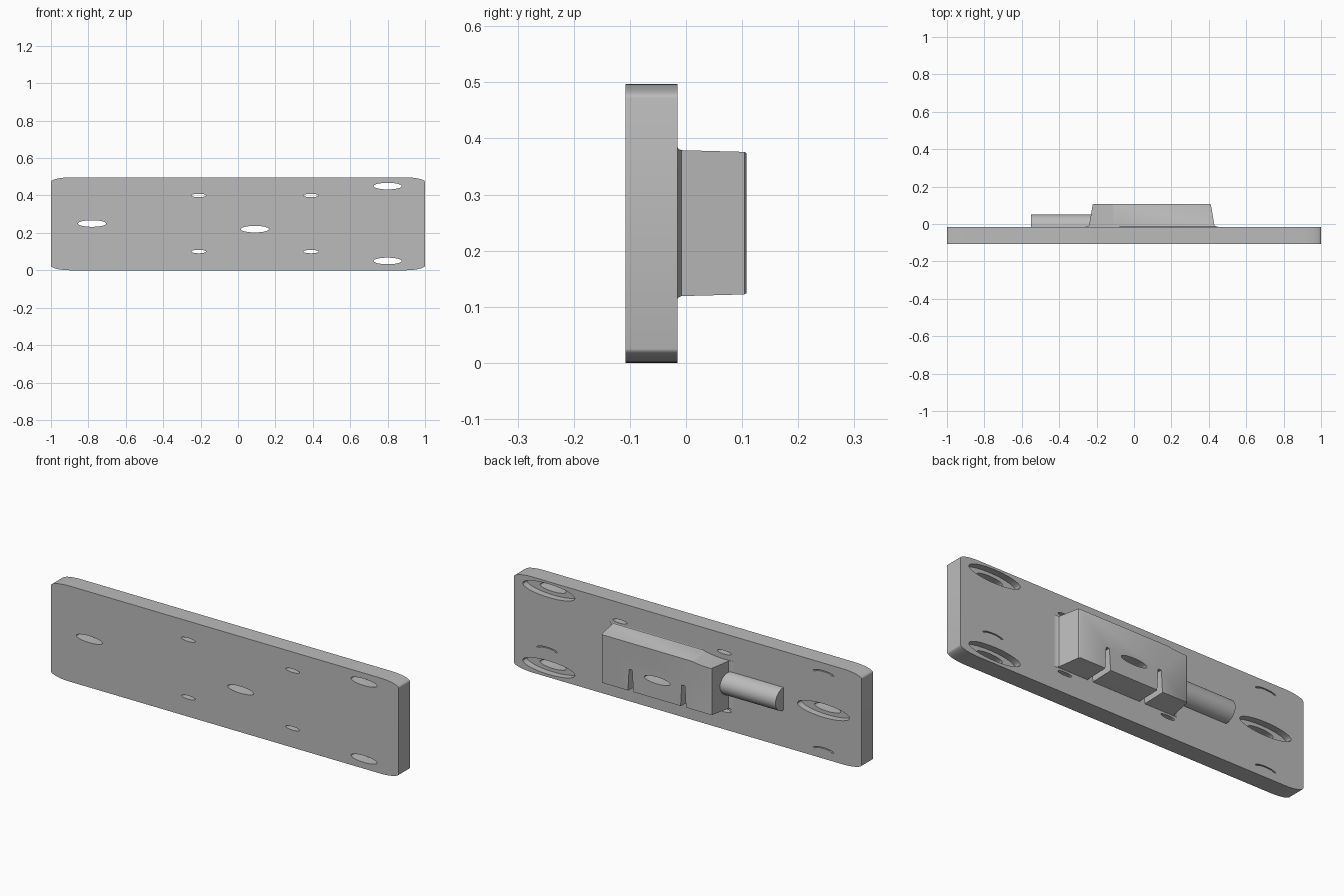
import bpy, bmesh, math

if "Cube" in bpy.data.objects:
    bpy.data.objects.remove(bpy.data.objects["Cube"], do_unlink=True)

FRONT, BACK, TOP = -0.108, -0.015, 0.108   # plate front, plate back, block face

grey = bpy.data.materials.new("plain grey")
grey.use_nodes = True
grey.diffuse_color = (0.5, 0.5, 0.5, 1)
grey.node_tree.nodes["Principled BSDF"].inputs["Base Color"].default_value = (0.5, 0.5, 0.5, 1)


def loft(name, sections):
    """Solid through rings of equal point count."""
    bm = bmesh.new()
    rings = [[bm.verts.new(p) for p in ring] for ring in sections]
    n = len(rings[0])
    for a, b in zip(rings, rings[1:]):
        for i in range(n):
            j = (i + 1) % n
            bm.faces.new((a[i], a[j], b[j], b[i]))
    bm.faces.new(rings[0])
    bm.faces.new(rings[-1])
    bmesh.ops.recalc_face_normals(bm, faces=bm.faces)
    mesh = bpy.data.meshes.new(name)
    bm.to_mesh(mesh)
    bm.free()
    mesh.materials.append(grey)
    ob = bpy.data.objects.new(name, mesh)
    bpy.context.collection.objects.link(ob)
    return ob


def extrude(name, outline, y0, y1):
    return loft(name, [[(x, y, z) for x, z in outline] for y in (y0, y1)])


def arc(cx, cz, rx, rz, start=0, end=360, steps=48):
    count = steps if end - start == 360 else steps + 1
    angles = [math.radians(start + (end - start) * i / steps) for i in range(count)]
    return [(cx + rx * math.cos(a), cz + rz * math.sin(a)) for a in angles]


def cut(ob, cutters):
    for c in cutters:
        mod = ob.modifiers.new("cut", "BOOLEAN")
        mod.operation, mod.solver, mod.object = "DIFFERENCE", "EXACT", c
    bpy.context.view_layer.objects.active = ob
    for mod in list(ob.modifiers):
        bpy.ops.object.modifier_apply(modifier=mod.name)


def smooth(ob):
    bpy.ops.object.select_all(action="DESELECT")
    ob.select_set(True)
    bpy.context.view_layer.objects.active = ob
    bpy.ops.object.shade_smooth_by_angle(angle=math.radians(30))


cutters = []


def cutter(outline, y0, y1):
    ob = extrude("cutter", outline, y0, y1)
    ob.hide_render = True
    cutters.append(ob)
    return ob


# Base plate with stretched round corners
rx, rz, height = 0.11, 0.025, 0.497
outline = []
for k, (sx, sz) in enumerate([(1, 1), (-1, 1), (-1, -1), (1, -1)]):
    outline += arc(sx * (1 - rx), height / 2 + sz * (height / 2 - rz), rx, rz,
                   90 * k, 90 * k + 90, 12)
plate = extrude("base_plate", outline, FRONT, BACK)

# Mounting holes with counterbores, small pin holes, shallow arc grooves
holes = []
for x, z in [(-0.78, 0.25), (0.8, 0.45), (0.8, 0.05)]:
    holes.append(cutter(arc(x, z, 0.075, 0.0175), -0.2, 0.2))
    holes.append(cutter(arc(x, z, 0.15, 0.035), -0.05, 0.2))
for x in (-0.21, 0.39):
    for z in (0.1, 0.4):
        holes.append(cutter(arc(x, z, 0.04, 0.009), -0.2, 0.2))
for x, z in [(-0.78, 0.443), (-0.78, 0.043), (0.81, 0.14)]:
    ring = arc(x, z, 0.06, 0.014, 0, 180, 16) + arc(x, z, 0.045, 0.009, 0, 180, 16)[::-1]
    holes.append(cutter(ring, BACK - 0.01, 0.1))
centre_hole = cutter(arc(0.09, 0.22, 0.075, 0.0175), -0.2, 0.2)
cut(plate, holes + [centre_hole])

# Raised block with drafted sides and a small foot fillet
steps = [(BACK - 0.005, 0.022, 0.005), (BACK, 0.022, 0.005), (-0.013, 0.009, 0.002),
         (-0.008, 0, 0), (0.104, -0.019, -0.003), (TOP, -0.026, -0.005)]
block = loft("raised_block", [
    [(-0.24 - dx, y, 0.119 - dz), (0.43 + dx, y, 0.119 - dz),
     (0.43 + dx, y, 0.379 + dz), (-0.24 - dx, y, 0.379 + dz)] for y, dx, dz in steps])

# Tapered notches in the lower edge, and clearance at one upper corner
notches = [cutter([(x - 0.017, 0.1), (x + 0.017, 0.1), (x + 0.009, 0.235), (x - 0.009, 0.235)],
                  BACK, 0.2) for x in (0.243, -0.06)]
clearance = cutter(arc(-0.21, 0.4, 0.15, 0.035), BACK, 0.2)
cut(block, notches + [clearance, centre_hole])

# Half-round rod lying on the plate
rod = loft("half_round_rod", [
    [(x, y, z) for z, y in arc(0.25, BACK, 0.059, 0.065, 0, 180, 32)] for x in (-0.55, -0.2)])

for ob in (plate, block, rod):
    smooth(ob)
for c in cutters:
    bpy.data.objects.remove(c, do_unlink=True)
